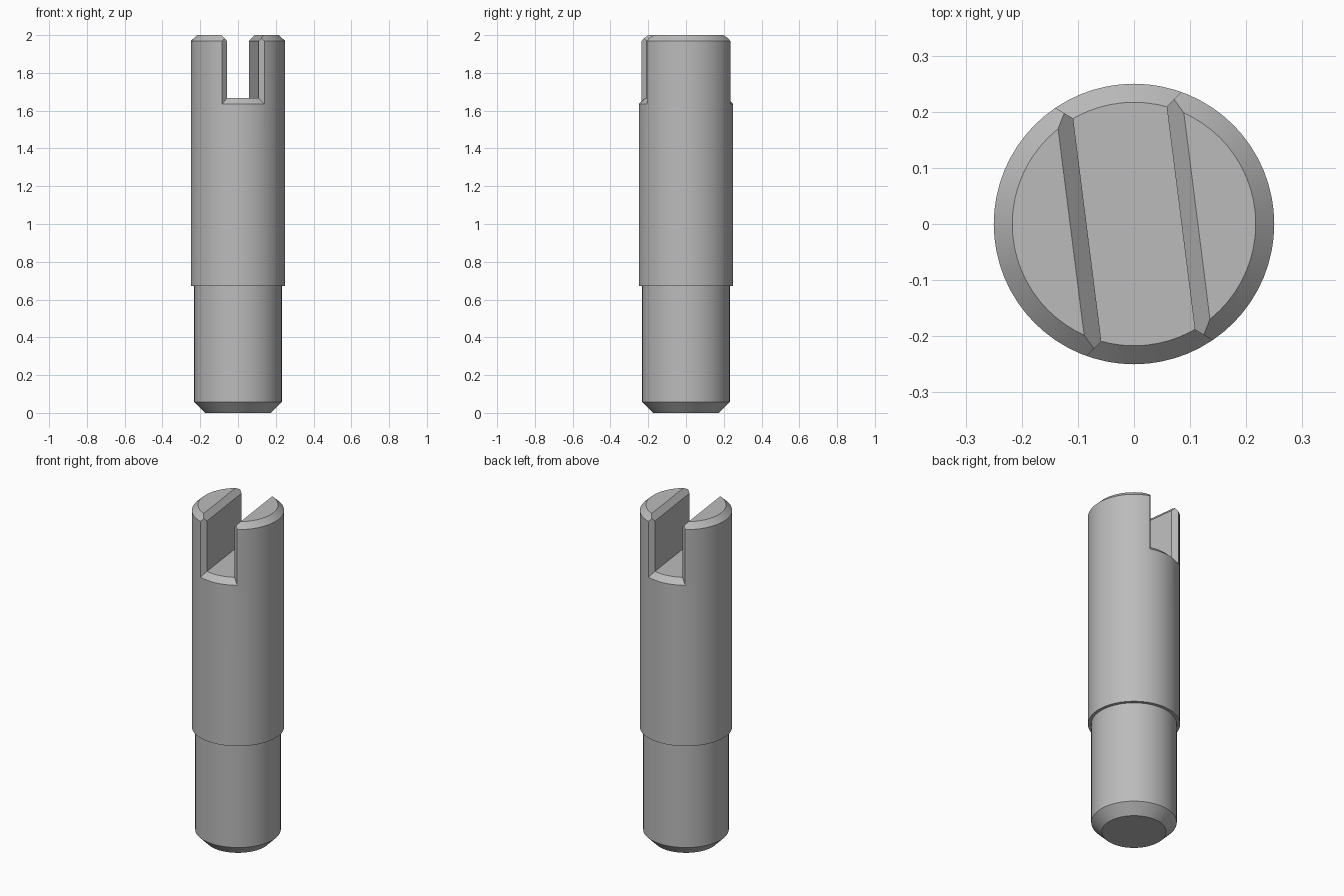
import bpy, bmesh
from math import radians, tau
from mathutils import Matrix

SEGMENTS = 64
SLOT_TURN = radians(7.2)
R, R_TOP = 0.25, 0.217          # outer radius, radius inside the chamfers
HALF, FLARE = 0.084, 0.113      # slot half width, and at its chamfered edge
Z_FLOOR, Z_RIM, Z_TOP = 1.635, 1.968, 2.0

if "Cube" in bpy.data.objects:
    bpy.data.objects.remove(bpy.data.objects["Cube"])

steel = bpy.data.materials.new("grey steel")
steel.use_nodes = True
GREY = (0.5, 0.5, 0.5, 1)
steel.diffuse_color = GREY
steel.node_tree.nodes["Principled BSDF"].inputs["Base Color"].default_value = GREY


def finish(name, bm, helper=False):
    bmesh.ops.recalc_face_normals(bm, faces=bm.faces[:])
    mesh = bpy.data.meshes.new(name)
    bm.to_mesh(mesh)
    bm.free()
    mesh.materials.append(steel)
    obj = bpy.data.objects.new(name, mesh)
    bpy.context.scene.collection.objects.link(obj)
    if helper:
        obj.hide_render = True
        obj.display_type = 'WIRE'
    return obj


def turned(name, profile, helper=False):
    """Stack of rings from (radius, height) pairs, capped at both ends."""
    bm = bmesh.new()
    rings = []
    for r, z in profile:
        rings.append([bm.verts.new(Matrix.Rotation(tau * i / SEGMENTS, 3, 'Z').col[0] * r)
                      for i in range(SEGMENTS)])
        for v in rings[-1]:
            v.co.z = z
    for a, b in zip(rings, rings[1:]):
        for i in range(SEGMENTS):
            j = (i + 1) % SEGMENTS
            bm.faces.new((a[i], a[j], b[j], b[i]))
    bm.faces.new(rings[0])
    bm.faces.new(rings[-1])
    return finish(name, bm, helper)


def prism(name, outline, sweep):
    """Outline of 3D points swept along a vector, then turned to the slot angle."""
    bm = bmesh.new()
    face = bm.faces.new([bm.verts.new(p) for p in outline])
    out = bmesh.ops.extrude_face_region(bm, geom=[face])
    verts = [g for g in out["geom"] if isinstance(g, bmesh.types.BMVert)]
    bmesh.ops.translate(bm, verts=verts, vec=sweep)
    bmesh.ops.rotate(bm, verts=bm.verts[:], matrix=Matrix.Rotation(SLOT_TURN, 3, 'Z'))
    return finish(name, bm, True)


def mirrored(half):
    return half + [(-x, y) for x, y in reversed(half)]


# Stepped pin with chamfered ends
pin = turned("slotted_pin", [(0.175, 0), (0.232, 0.058), (0.232, 0.673),
                             (R, 0.673), (R, Z_RIM), (R_TOP, Z_TOP)])

# Slot with flared top edges
wide = FLARE + (FLARE - HALF)
side = mirrored([(HALF, Z_FLOOR), (HALF, Z_RIM), (wide, 2 * Z_TOP - Z_RIM)])
slot = prism("slot_cutter", [(x, -0.4, z) for x, z in side], (0, 0.8, 0))

# Flared slot mouths
mouth_y, lip_y = 0.200, 0.223
far_x, far_y = wide, 2 * lip_y - mouth_y
plan = mirrored([(far_x, -far_y), (HALF, -mouth_y), (HALF, mouth_y), (far_x, far_y)])
mouths = prism("mouth_cutter", [(x, y, Z_FLOOR) for x, y in plan], (0, 0, 0.5))

# Raised slot floor with chamfered rim
floor = turned("slot_floor", [(0.1, 1.5), (R, Z_FLOOR), (R_TOP, 1.667)], True)

for tool, operation in ((slot, 'DIFFERENCE'), (mouths, 'DIFFERENCE'), (floor, 'UNION')):
    mod = pin.modifiers.new(tool.name, 'BOOLEAN')
    mod.operation = operation
    mod.solver = 'EXACT'
    mod.object = tool

# Apply the cuts and remove the helpers
bpy.context.view_layer.update()
bpy.ops.object.select_all(action='DESELECT')
pin.select_set(True)
bpy.context.view_layer.objects.active = pin
for mod in list(pin.modifiers):
    bpy.ops.object.modifier_apply(modifier=mod.name)
for tool in (slot, mouths, floor):
    bpy.data.objects.remove(tool)

bpy.ops.object.shade_smooth_by_angle(angle=radians(25))
